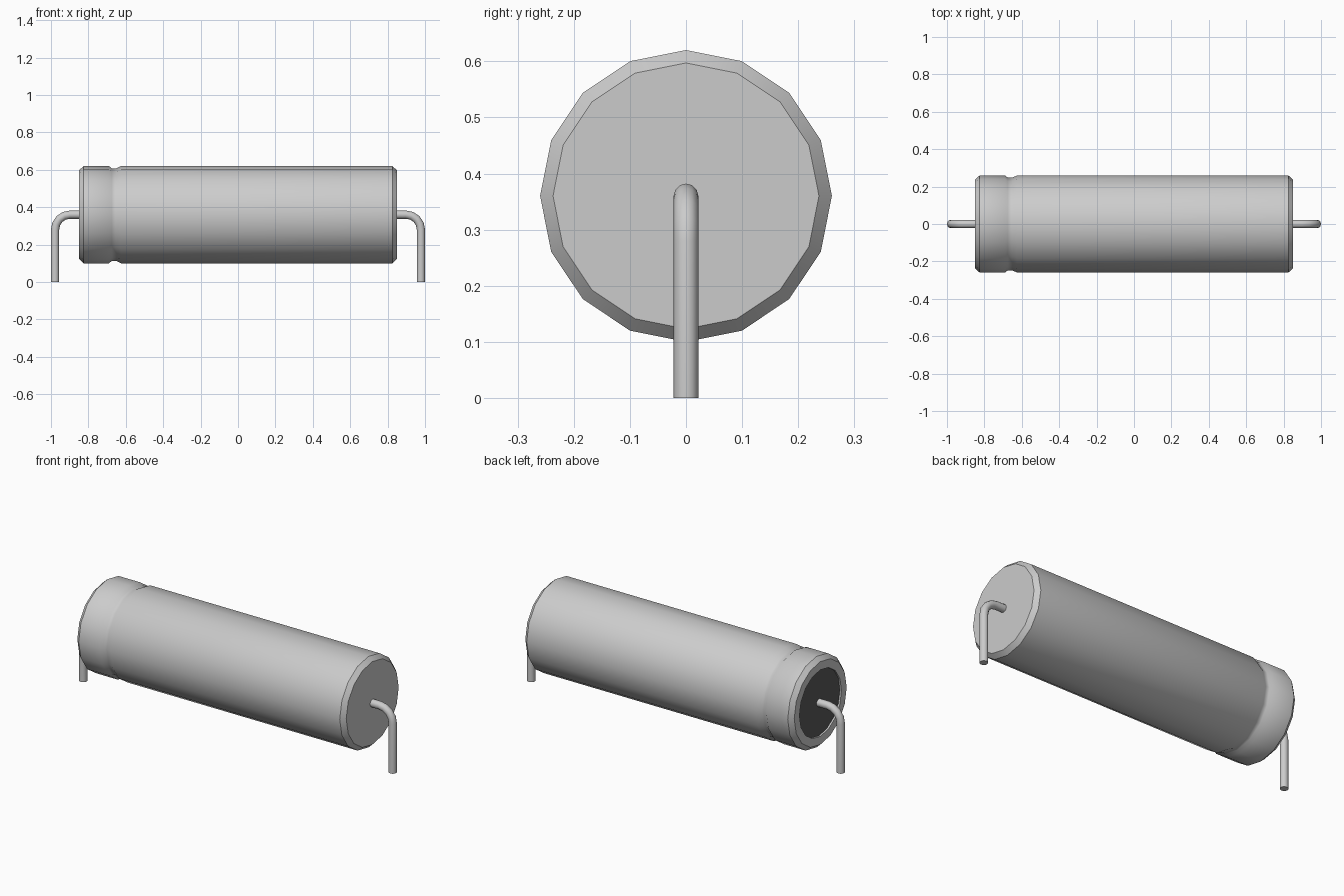
import bpy, bmesh, math
from mathutils import Vector

old = bpy.data.objects.get("Cube")
if old:
    bpy.data.objects.remove(old, do_unlink=True)

AXIS_Z = 0.36


def material(name, rgb):
    m = bpy.data.materials.new(name)
    m.use_nodes = True
    m.diffuse_color = (*rgb, 1)
    m.node_tree.nodes["Principled BSDF"].inputs["Base Color"].default_value = (*rgb, 1)
    return m


metal = material("light grey metal", (0.6, 0.6, 0.6))
rubber = material("dark rubber", (0.1, 0.1, 0.1))


def finish(name, bm, mat, angle):
    bmesh.ops.recalc_face_normals(bm, faces=bm.faces)
    mesh = bpy.data.meshes.new(name)
    bm.to_mesh(mesh)
    bm.free()
    mesh.materials.append(mat)
    ob = bpy.data.objects.new(name, mesh)
    bpy.context.collection.objects.link(ob)
    bpy.ops.object.select_all(action='DESELECT')
    ob.select_set(True)
    bpy.context.view_layer.objects.active = ob
    bpy.ops.object.shade_smooth_by_angle(angle=math.radians(angle))
    return ob


def skin(bm, rings):
    """Bridge successive vertex rings and cap both ends."""
    loops = [[bm.verts.new(p) for p in ring] for ring in rings]
    n = len(loops[0])
    for a, b in zip(loops, loops[1:]):
        for i in range(n):
            j = (i + 1) % n
            bm.faces.new((a[i], a[j], b[j], b[i]))
    bm.faces.new(loops[0])
    bm.faces.new(loops[-1])


def circle(x, r, n=16):
    return [Vector((x, r * math.sin(2 * math.pi * i / n),
                    AXIS_Z + r * math.cos(2 * math.pi * i / n))) for i in range(n)]


# Can: turned profile with a recessed seal end, crimp groove and bevelled rims
profile = [(-0.84, 0.19), (-0.85, 0.19), (-0.85, 0.237), (-0.825, 0.26), (-0.69, 0.26),
           (-0.675, 0.248), (-0.65, 0.248), (-0.625, 0.26), (0.825, 0.26), (0.85, 0.237)]
bm = bmesh.new()
skin(bm, [circle(x, r) for x, r in profile])
can = finish("can", bm, metal, 40)

# Rubber seal: the sunken disc inside the rolled rim
can.data.materials.append(rubber)
for f in can.data.polygons:
    if f.normal.x < -0.9 and f.center.x > -0.845:
        f.material_index = 1


# Leads: round wire leaving each end and bending down to the board
def lead(name, side):
    bend, leg_x, r, n = 0.08, 0.978, 0.022, 12
    path = [(0.83, AXIS_Z, 0)]
    for k in range(5):
        a = math.pi / 2 * k / 4
        path.append((leg_x - bend + bend * math.sin(a), AXIS_Z - bend + bend * math.cos(a), a))
    path.append((leg_x, 0, math.pi / 2))
    rings = []
    for x, z, a in path:
        ring = []
        for i in range(n):
            t = 2 * math.pi * i / n
            out = r * math.cos(t)
            ring.append(Vector((side * (x + out * math.sin(a)), r * math.sin(t),
                                z + out * math.cos(a))))
        rings.append(ring)
    bm = bmesh.new()
    skin(bm, rings)
    finish(name, bm, metal, 50)


lead("left_lead", 1)
lead("right_lead", -1)
